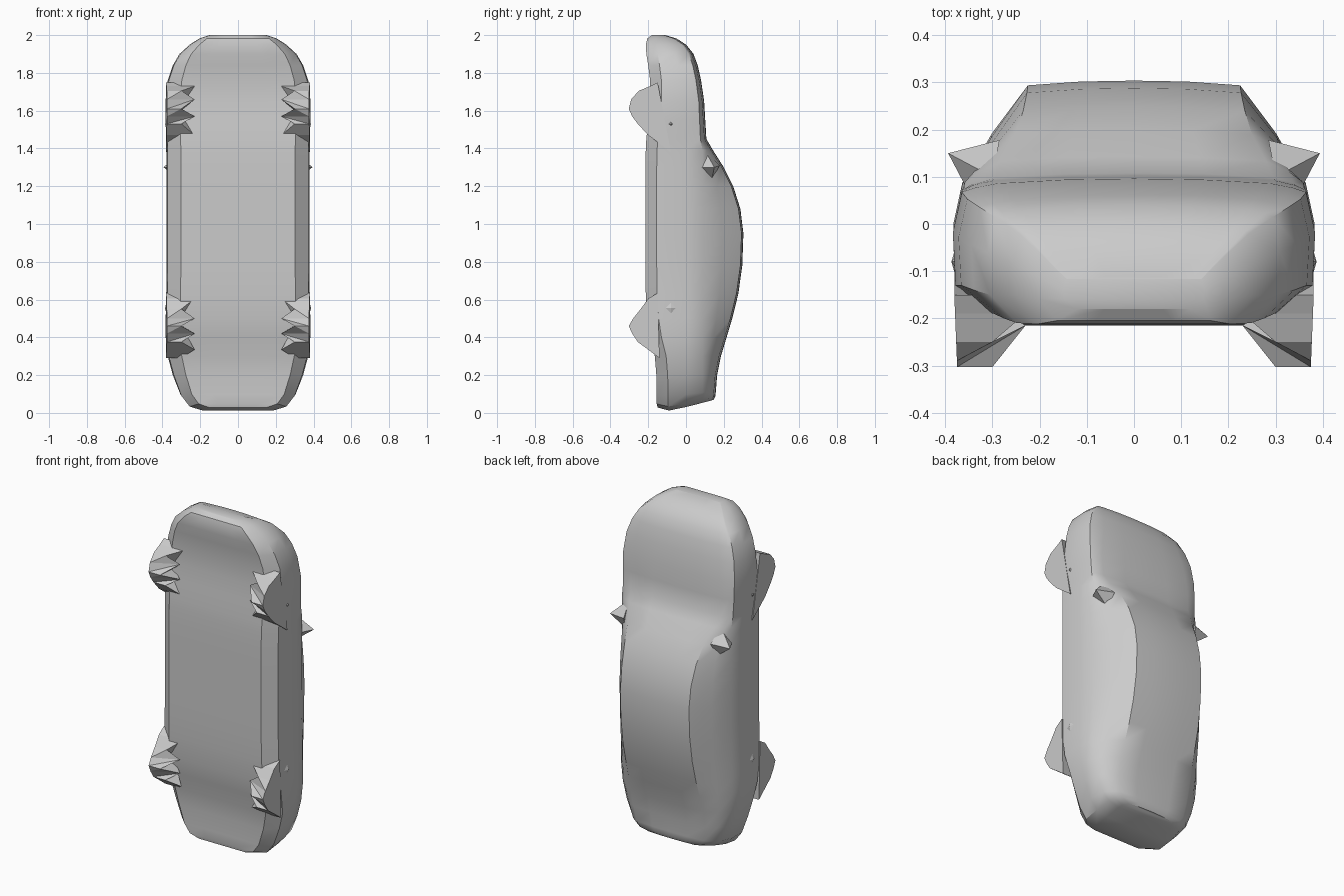
import bpy, bmesh
from mathutils import Vector

if "Cube" in bpy.data.objects:
    bpy.data.objects.remove(bpy.data.objects["Cube"])

grey = bpy.data.materials.new("body_grey")
grey.diffuse_color = (0.6, 0.6, 0.6, 1)
grey.use_nodes = True
grey.node_tree.nodes["Principled BSDF"].inputs["Base Color"].default_value = grey.diffuse_color


def finish(bm, name, angle=None):
    bmesh.ops.recalc_face_normals(bm, faces=bm.faces)
    me = bpy.data.meshes.new(name)
    bm.to_mesh(me)
    bm.free()
    me.materials.append(grey)
    ob = bpy.data.objects.new(name, me)
    bpy.context.collection.objects.link(ob)
    if angle:
        bpy.ops.object.select_all(action='DESELECT')
        ob.select_set(True)
        bpy.context.view_layer.objects.active = ob
        bpy.ops.object.shade_smooth_by_angle(angle=angle)
    return ob


# Car body standing on its tail: z, half width, underside y, top y, top half width, end tilt
SECTIONS = [
    (0.010, .19, -.15, .145, .15, .26), (0.03, .26, -.155, .155, .20, .24),
    (0.09, .305, -.155, .158, .22, .1), (0.20, .345, -.157, .165, .235, 0),
    (0.30, .372, -.165, .185, .24, 0), (0.40, .383, -.19, .215, .235, 0),
    (0.50, .383, -.205, .245, .23, 0), (0.63, .38, -.213, .277, .228, 0),
    (0.78, .378, -.215, .298, .226, 0), (0.95, .378, -.215, .304, .225, 0),
    (1.08, .378, -.215, .288, .227, 0), (1.20, .378, -.215, .25, .235, 0),
    (1.30, .378, -.215, .20, .25, 0), (1.39, .378, -.213, .143, .28, 0),
    (1.45, .38, -.21, .108, .295, 0), (1.55, .384, -.20, .102, .30, 0),
    (1.65, .384, -.19, .096, .29, 0), (1.76, .372, -.19, .08, .27, 0),
    (1.84, .345, -.20, .062, .255, 0), (1.90, .31, -.21, .04, .24, 0),
    (1.95, .255, -.212, .0, .21, 0), (1.982, .205, -.205, -.05, .17, 0),
    (2.0, .15, -.18, -.11, .12, 0),
]


def half_section(z, hw, yb, yt, th, tilt):
    ym = min(0, yb + .6 * (yt - yb))
    by = min(.088, ym + .75 * (yt - ym))
    sill = min(.06, .3 * (yt - yb))
    top = yt - .01
    bx = hw * .95
    pts = [(0, yb), (hw * .4, yb), (hw * .8, yb), (hw * .985, yb + sill), (hw, ym),
           (bx, by), ((bx + th) / 2 + .01, (by + top) / 2), (th, top),
           (th * .5, yt - .002), (0, yt)]
    return [(x, y, z + tilt * abs(y + .08)) for x, y in pts]


bm = bmesh.new()
rings = []
for s in SECTIONS:
    h = half_section(*s)
    full = h + [(-x, y, z) for x, y, z in h[-2:0:-1]]
    rings.append([bm.verts.new(p) for p in full])
n = len(rings[0])
for a, b in zip(rings, rings[1:]):
    for i in range(n):
        j = (i + 1) % n
        bm.faces.new((a[i], a[j], b[j], b[i]))
# nose and tail caps join left and right points
for r in (rings[0], rings[-1]):
    for i in range(n // 2):
        f = [r[i], r[i + 1], r[-i - 1], r[-i]] if i else [r[0], r[1], r[-1]]
        if i == n // 2 - 1:
            f = [r[i], r[i + 1], r[-i]]
        bm.faces.new(f)
finish(bm, "car_body", 0.6)

# Wheel outlines as (y, z)
WHEELS = {
    "front": [(-.08, 1.38), (-.20, 1.47), (-.255, 1.53), (-.285, 1.57), (-.303, 1.61),
              (-.29, 1.66), (-.25, 1.705), (-.19, 1.73), (-.15, 1.75)],
    "rear": [(-.14, .29), (-.20, .335), (-.255, .375), (-.285, .42), (-.303, .46),
             (-.28, .50), (-.24, .55), (-.20, .605), (-.15, .635)],
}

for side, s in (("right", 1), ("left", -1)):
    for pos, prof in WHEELS.items():
        # Flat outer face with jagged teeth on the inside
        bm = bmesh.new()
        outer = [bm.verts.new((s * (.381 + .02 * min(0, y + .15) / .5), y, z)) for y, z in prof]
        inner = []
        for i, (y, z) in enumerate(prof):
            tooth = i % 2 == 1
            inner.append(bm.verts.new((s * (.23 if tooth else .30), max(y, -.215) if tooth else y, z)))
        zc = sum(p[1] for p in prof) / len(prof)
        hub = bm.verts.new((s * .30, -.17, zc))
        for i in range(len(prof) - 1):
            bm.faces.new((outer[i], outer[i + 1], inner[i + 1]))
            bm.faces.new((outer[i], inner[i + 1], inner[i]))
            bm.faces.new((inner[i], inner[i + 1], hub))
        bm.faces.new(outer)
        bm.faces.new((outer[0], inner[0], hub, inner[-1], outer[-1]))
        finish(bm, f"{pos}_{side}_wheel")

        # Small diamond stud beside the wheel
        cz, r = (1.53, .012) if pos == "front" else (.555, .028)
        bm = bmesh.new()
        ring = [bm.verts.new((s * .379, -.08 + dy * r, cz + dz * r))
                for dy, dz in ((1, 0), (0, 1), (-1, 0), (0, -1))]
        tip = bm.verts.new((s * .387, -.08, cz))
        for i in range(4):
            bm.faces.new((ring[i], ring[(i + 1) % 4], tip))
        bm.faces.new(ring)
        finish(bm, f"{pos}_{side}_stud")

    # Faceted wing mirror
    bm = bmesh.new()
    for x, y, z in ((.394, .15, 1.30), (.285, .178, 1.31), (.30, .10, 1.39),
                    (.352, .07, 1.30), (.30, .135, 1.23)):
        bm.verts.new(Vector((s * x, y, z)))
    bmesh.ops.convex_hull(bm, input=bm.verts)
    finish(bm, f"{side}_wing_mirror")
